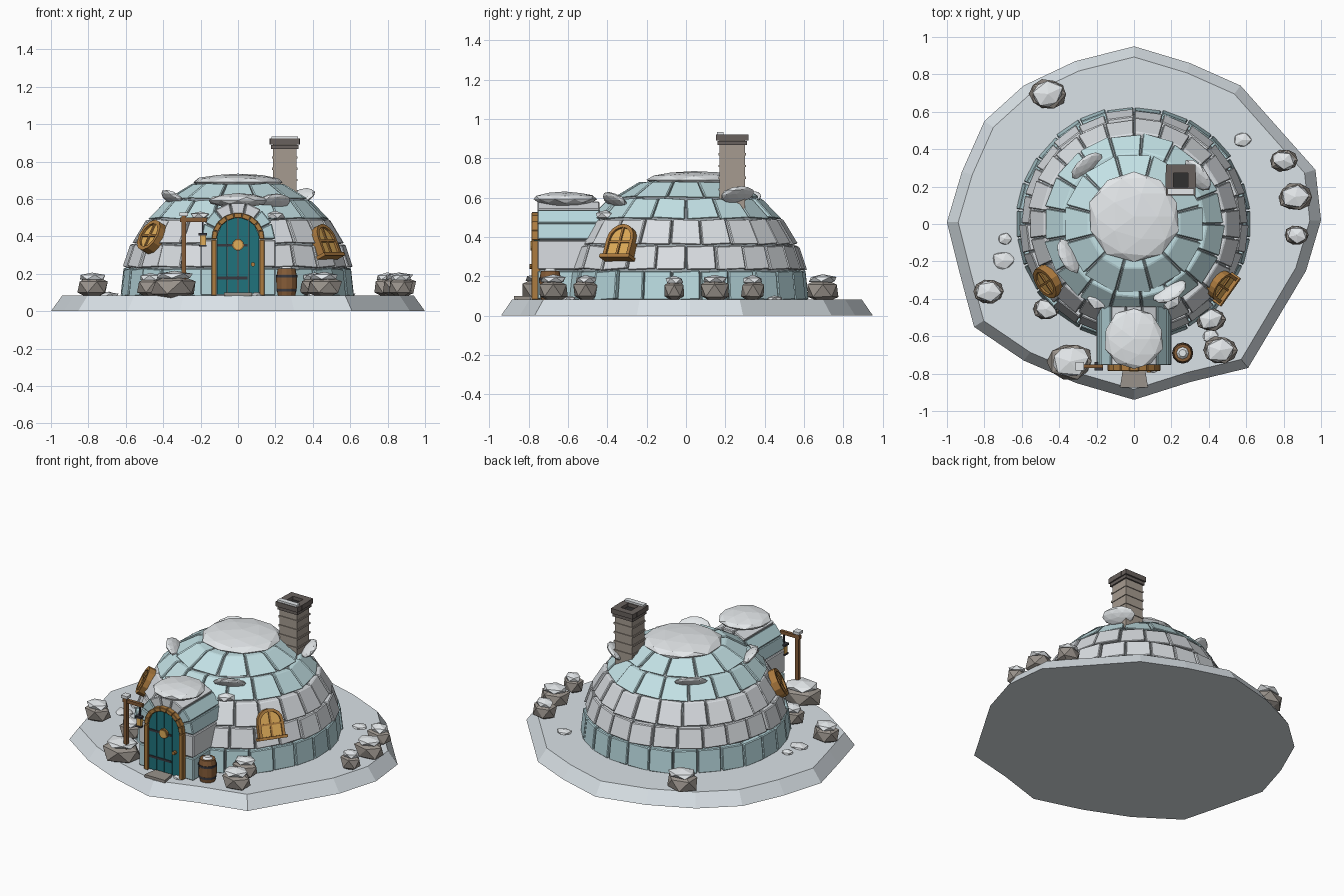
import bpy, bmesh, random
from math import sin, cos, pi, radians, atan2
from mathutils import Matrix, Vector

if "Cube" in bpy.data.objects:
    bpy.data.objects.remove(bpy.data.objects["Cube"])

random.seed(4)
I = Matrix.Identity(4)


def mat(name, r, g, b):
    m = bpy.data.materials.new(name)
    m.diffuse_color = (r, g, b, 1)
    m.use_nodes = True
    m.node_tree.nodes["Principled BSDF"].inputs["Base Color"].default_value = m.diffuse_color
    return m


ICE = mat("ice", .55, .76, .79)
ICE_LOW = mat("ice_shade", .48, .69, .73)
SNOW = mat("snow", .78, .81, .83)
PALE = mat("pale_block", .70, .73, .76)
GROUND = mat("packed_snow", .70, .76, .80)
MORTAR = mat("mortar", .30, .34, .36)
ROCK = mat("rock", .32, .29, .26)
BRICK = mat("brick", .38, .33, .28)
SOOT = mat("soot", .03, .03, .03)
CAP = mat("cap_stone", .14, .12, .11)
WOOD = mat("wood", .42, .20, .05)
DARKWOOD = mat("dark_wood", .24, .11, .04)
TEAL = mat("teal", .014, .17, .20)
GLOW = mat("glow", .75, .42, .10)
IRON = mat("iron", .04, .04, .05)


def finish(name, bm, m, M=I, bevel=0):
    bmesh.ops.recalc_face_normals(bm, faces=bm.faces)
    me = bpy.data.meshes.new(name)
    bm.to_mesh(me)
    bm.free()
    me.materials.append(m)
    ob = bpy.data.objects.new(name, me)
    ob.matrix_world = M
    bpy.context.collection.objects.link(ob)
    if bevel:
        mod = ob.modifiers.new("bevel", 'BEVEL')
        mod.width, mod.segments = bevel, 1
    return ob


def solids(name, loops, m, M=I, bevel=0):
    """Each item is a stack of equal-length loops, skinned and capped."""
    bm = bmesh.new()
    for stack in loops:
        rows = [[bm.verts.new(p) for p in lp] for lp in stack]
        n = len(rows[0])
        for a, b in zip(rows, rows[1:]):
            for i in range(n):
                bm.faces.new((a[i], a[(i + 1) % n], b[(i + 1) % n], b[i]))
        bm.faces.new(rows[0])
        bm.faces.new(rows[-1])
    return finish(name, bm, m, M, bevel)


def box(x0, x1, y0, y1, z0, z1):
    return [[(x0, y0, z), (x1, y0, z), (x1, y1, z), (x0, y1, z)] for z in (z0, z1)]


def plate(pts, y0, y1):
    return [[(x, y, z) for x, z in pts] for y in (y0, y1)]


def lathe(prof, n, x=0, y=0):
    return [[(x + r * cos(2 * pi * i / n), y + r * sin(2 * pi * i / n), z)
             for i in range(n)] for r, z in prof]


def blob(name, m, M, sub=1, jitter=.1):
    bm = bmesh.new()
    bmesh.ops.create_icosphere(bm, subdivisions=sub, radius=1)
    for v in bm.verts:
        v.co *= 1 + random.uniform(-jitter, jitter)
    return finish(name, bm, m, M)


def place(x, y, z, sx, sy, sz, rot=0):
    return Matrix.Translation((x, y, z)) @ Matrix.Rotation(rot, 4, 'Z') @ Matrix.Diagonal((sx, sy, sz, 1))


def arch_path(R, cz, zs, n):
    """Points of a wall-and-arch outline, left foot to right foot."""
    return ([(-R, z) for z in zs] + [(R * cos(pi - pi * i / n), cz + R * sin(pi - pi * i / n)) for i in range(n + 1)]
            + [(R, z) for z in reversed(zs)])


def arch_blocks(R, t, cz, zs, n, y0, y1, gap=0.0):
    o, q = arch_path(R, cz, zs, n), arch_path(R - t, cz, zs, n)
    mix = lambda a, b, f: (a[0] + (b[0] - a[0]) * f, a[1] + (b[1] - a[1]) * f)
    return [plate([mix(o[i], o[i + 1], gap), mix(o[i], o[i + 1], 1 - gap),
                   mix(q[i], q[i + 1], 1 - gap), mix(q[i], q[i + 1], gap)], y0, y1) for i in range(len(o) - 1)]


# ground slab with irregular outline
edge = [(0, .95), (.3, .86), (.57, .74), (.97, .29), (1, .02), (.92, -.25), (.61, -.77), (.3, -.845), (0, -.94),
        (-.31, -.85), (-.59, -.73), (-.855, -.55), (-.93, -.27), (-1, .01), (-.92, .28), (-.8, .55), (-.59, .74), (-.315, .87)]
solids("ground", [[[(x * s, y * s, z) for x, y in edge] for s, z in ((1, 0), (.94, .083))]], GROUND)

# dome core and rings of ice blocks, following an ellipsoid
dome_r = lambda z: .622 * max(0, 1 - ((z - .08) / .65) ** 2) ** .5
solids("dome_core", [lathe([(dome_r(z) - .022, z) for z in (.08, .225, .29, .36, .425, .49, .545, .6, .67)], 32)], MORTAR)
rings = [(.08, .227, 26, ICE_LOW), (.235, .355, 24, PALE), (.363, .487, 22, PALE), (.495, .594, 17, ICE), (.602, .68, 12, ICE)]
for k, (z0, z1, n, m) in enumerate(rings):
    blocks, r0, r1 = [], dome_r(z0) + .004, dome_r(z1) + .004
    for i in range(n):
        a, h = 2 * pi * (i + k * .5) / n, pi / n * .95
        d, tw = random.uniform(-.006, .01), random.uniform(-.005, .005)
        ring = lambda off: [((r + off + d) * cos(b), (r + off + d) * sin(b), z + s * tw) for b, r, z, s in
                            ((a - h, r0, z0, 1), (a + h, r0, z0, -1), (a + h, r1, z1, -1), (a - h, r1, z1, 1))]
        blocks.append([ring(0), ring(-.07)])
    solids(f"dome_ring_{k + 1}", blocks, m, bevel=.005)
blob("dome_snow_cap", SNOW, place(0, .04, .69, .245, .245, .045), 2, .03)

# tunnel entrance
C = .385
tun = arch_blocks(.2, .065, C, [.08, .232], 7, -.755, -.44, .025)
solids("tunnel_core", [plate(arch_path(.185, C, [.07], 12), -.745, -.45)], MORTAR)
solids("tunnel_ice_blocks", [tun[i] for i in (0, 2, 3, 7, 8, 10)], ICE_LOW, bevel=.005)
solids("tunnel_pale_blocks", [tun[i] for i in (1, 4, 5, 6, 9)], PALE, bevel=.005)
blob("tunnel_snow_cap", SNOW, place(0, -.615, .592, .16, .165, .038), 2, .04)

# door with planks, straps, boss and knob
planks = []
for i in range(4):
    a, b = -.115 + i * .0575 + .002, -.115 + (i + 1) * .0575 - .002
    xs = [b, (a + b) / 2, a]
    planks.append(plate([(a, .09), (b, .09)] + [(x, C + max(0, .115**2 - x * x)**.5) for x in xs], -.772, -.74))
solids("door_planks", planks, TEAL)
solids("door_frame", arch_blocks(.142, .028, C, [.08], 9, -.785, -.74, .01), WOOD, bevel=.003)
solids("door_straps", [box(-.11, .05, -.777, -.77, z, z + .014) for z in (.17, .345)], IRON)
disc = lambda r, x, z, n=12: [(x + r * cos(2 * pi * i / n), z + r * sin(2 * pi * i / n)) for i in range(n)]
solids("door_boss", [plate(disc(.032, 0, .355), -.785, -.77)], WOOD)
solids("door_boss_glass", [plate(disc(.024, 0, .355), -.789, -.78)], GLOW)
solids("door_knob", [plate(disc(.012, .08, .25, 8), -.795, -.77)], WOOD)
solids("door_step", [[[(-.06, -.78, z), (.06, -.78, z), (.075, -.875, z), (-.075, -.875, z)] for z in (.082, .1)]], ROCK)

# windows lying on the dome surface


def window_matrix(x, y, z, tilt):
    a = atan2(y, x)
    out = Vector((cos(a) * cos(tilt), sin(a) * cos(tilt), sin(tilt)))
    up = Vector((-cos(a) * sin(tilt), -sin(a) * sin(tilt), cos(tilt)))
    M = Matrix((((-out).cross(up)), -out, up)).transposed().to_4x4()
    M.translation = (x, y, z)
    return M


W = window_matrix(.467, -.33, .375, radians(24))
solids("arched_window_frame", arch_blocks(.082, .018, .01, [-.08], 8, -.018, .03), WOOD, W)
solids("arched_window_glass", [plate(arch_path(.07, .01, [-.08], 8), -.006, .03)], GLOW, W)
solids("arched_window_bars", [box(-.006, .006, -.014, 0, -.08, .08), box(-.07, .07, -.014, 0, -.01, .002),
                              box(-.092, .092, -.028, .03, -.096, -.078)], WOOD, W)
W = window_matrix(-.465, -.31, .4, radians(28))
ang = [2 * pi * i / 12 for i in range(13)]
solids("round_window_frame", [plate([(r * cos(t), r * sin(t)) for r, t in ((.092, a), (.092, b), (.07, b), (.07, a))],
                                    -.018, .03) for a, b in zip(ang, ang[1:])], WOOD, W)
solids("round_window_glass", [plate(disc(.072, 0, 0), -.006, .03)], GLOW, W)
solids("round_window_bars", [box(-.006, .006, -.014, 0, -.075, .075), box(-.075, .075, -.014, 0, -.006, .006)], WOOD, W)

# chimney
cx, cy = .25, .235
sq = lambda h, z0, z1: box(cx - h, cx + h, cy - h, cy + h, z0, z1)
solids("chimney_stack", [sq(.064, .5, .89)], BRICK)
solids("chimney_courses", [sq(.069, z, z + .012) for z in (.635, .695, .755, .815)], BRICK)
rim = [box(cx - .08, cx + .08, cy + s * .06 - .022, cy + s * .06 + .022, .89, .922) for s in (-1, 1)]
rim += [box(cx + s * .06 - .022, cx + s * .06 + .022, cy - .04, cy + .04, .89, .922) for s in (-1, 1)]
solids("chimney_rim", rim + [sq(.074, .868, .888)], CAP)
solids("chimney_flue", [sq(.04, .88, .9)], SOOT)
solids("chimney_snow", [box(cx - .07, cx + .07, cy - .078, cy - .045, .92, .934)], SNOW)

# snow flakes lodged on the dome, rising outward
for i, (x, y, z) in enumerate([(.19, -.36, .585), (-.35, -.17, .605), (-.25, .31, .59), (.34, .26, .615)]):
    M = (Matrix.Translation((x, y, z)) @ Matrix.Rotation(atan2(y, x), 4, 'Z') @ Matrix.Rotation(radians(-40), 4, 'Y')
         @ Matrix.Diagonal((.062, .1, .022, 1)))
    blob(f"dome_snow_patch_{i + 1}", SNOW, M, 2, .04)
for s in (-1, 1):
    blob("tunnel_side_snow", SNOW, place(s * .2, -.41, .51, .06, .045, .025, s * .7), 1, .08)

# lantern post
solids("lantern_post", [box(-.302, -.278, -.772, -.748, .08, .51), box(-.31, -.165, -.77, -.75, .478, .5)], DARKWOOD)
solids("lantern_snow", [box(-.312, -.268, -.782, -.738, .51, .528)], SNOW)
lx, ly = -.188, -.76
solids("lantern_cage", [box(lx - .022, lx + .022, ly - .022, ly + .022, .405, .418),
                        box(lx - .02, lx + .02, ly - .02, ly + .02, .345, .355),
                        box(lx - .004, lx + .004, ly - .004, ly + .004, .418, .48)], IRON)
solids("lantern_light", [box(lx - .016, lx + .016, ly - .016, ly + .016, .355, .405)], GLOW)

# barrel
bx, by = .26, -.69
solids("barrel", [lathe([(.046, .08), (.055, .125), (.056, .18), (.047, .228)], 12, bx, by)], DARKWOOD)
solids("barrel_hoops", [lathe([(r, z), (r, z + .014)], 12, bx, by) for r, z in ((.054, .105), (.057, .18))], IRON)
solids("barrel_snow", [lathe([(.036, .225), (.02, .24)], 8, bx, by)], SNOW)

# snow-topped rocks
rocks = [(-.46, .695, .112), (.8, .34, .083), (.86, .145, .1), (.87, -.06, .073), (-.78, -.36, .093),
         (-.47, -.455, .08), (-.34, -.735, .135), (.41, -.51, .088), (.46, -.675, .105)]
for i, (x, y, r) in enumerate(rocks):
    h, a = .048 + r * .2, random.uniform(-.5, .5)
    blob(f"rock_{i + 1}", ROCK, place(x, y, .128, r, r * .8, h), 1, .07)
    blob(f"rock_snow_{i + 1}", SNOW, place(x, y, .125 + h * .85, r * .82, r * .66, .026, a), 1, .08)

# small snow clumps on the ground
for i, (x, y, r) in enumerate([(.58, .45, .05), (-.69, -.08, .042), (-.7, -.195, .065), (.41, -.6, .05), (.1, -.765, .04)]):
    blob(f"snow_clump_{i + 1}", SNOW, place(x, y, .085, r, r * .85, .018), 1, .1)
